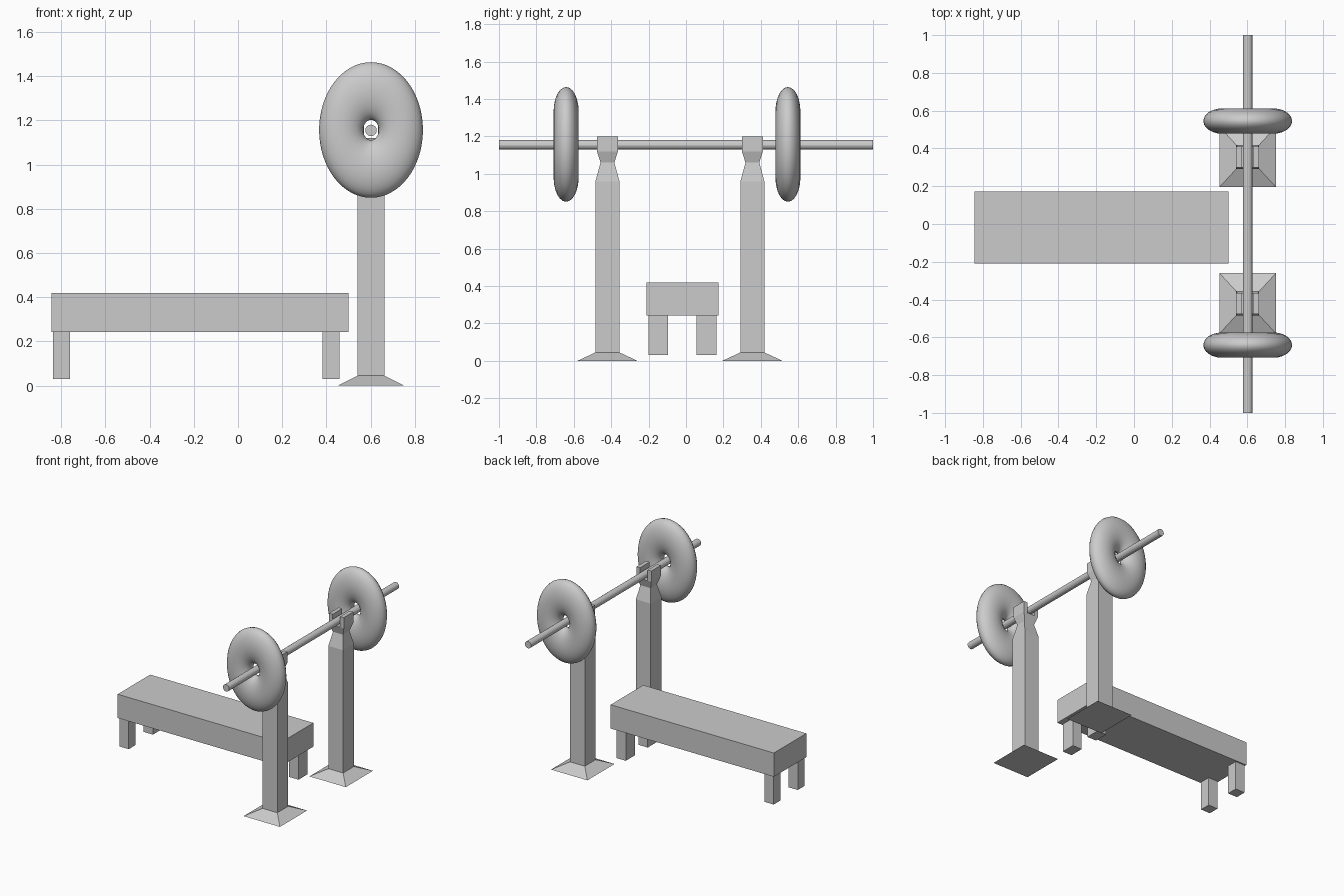
import bpy, bmesh, math

if "Cube" in bpy.data.objects:
    bpy.data.objects.remove(bpy.data.objects["Cube"])


def finish(name, bm):
    bmesh.ops.recalc_face_normals(bm, faces=bm.faces)
    me = bpy.data.meshes.new(name)
    bm.to_mesh(me)
    bm.free()
    ob = bpy.data.objects.new(name, me)
    bpy.context.collection.objects.link(ob)
    return ob


def stack(bm, cx, cy, sections):
    """Loft rectangles given as (z, half x, half y)."""
    rings = [[bm.verts.new((cx + sx * hx, cy + sy * hy, z))
              for sx, sy in ((-1, -1), (1, -1), (1, 1), (-1, 1))]
             for z, hx, hy in sections]
    for a, b in zip(rings, rings[1:]):
        for i in range(4):
            j = (i + 1) % 4
            bm.faces.new((a[i], a[j], b[j], b[i]))
    bm.faces.new(rings[0][::-1])
    bm.faces.new(rings[-1])


def box(name, x0, x1, y0, y1, z0, z1):
    bm = bmesh.new()
    hx, hy = (x1 - x0) / 2, (y1 - y0) / 2
    stack(bm, (x0 + x1) / 2, (y0 + y1) / 2, [(z0, hx, hy), (z1, hx, hy)])
    return finish(name, bm)


BAR_X, BAR_Z = 0.602, 1.155
BENCH_Y = -0.019

# Bench pad and its four legs (the pair under the rack end is wider)
box("bench_seat", -0.845, 0.5, -0.21, 0.173, 0.243, 0.42)
for end, x0, x1, width in (("foot", -0.837, -0.76, 0.08), ("rack", 0.382, 0.459, 0.106)):
    for side, s in (("front", -1), ("back", 1)):
        ya, yb = sorted((BENCH_Y + s * 0.182, BENCH_Y + s * (0.182 - width)))
        box(f"{end}_leg_{side}", x0, x1, ya, yb, 0.03, 0.243)

# Uprights: sloped base, post, pinched neck and forked cradle
for side, y in (("front", -0.42), ("back", 0.355)):
    bm = bmesh.new()
    stack(bm, BAR_X, y, [(0, 0.15, 0.16), (0.045, 0.061, 0.064), (0.96, 0.061, 0.064),
                         (1.06, 0.042, 0.037), (1.12, 0.061, 0.056)])
    for s in (-1, 1):
        stack(bm, BAR_X + s * 0.046, y, [(1.12, 0.015, 0.056), (1.2, 0.015, 0.056)])
    finish(f"upright_{side}", bm)

# Bar
bpy.ops.mesh.primitive_cylinder_add(vertices=16, radius=0.026, depth=2,
                                    location=(BAR_X, 0, BAR_Z),
                                    rotation=(math.pi / 2, 0, 0))
bpy.context.object.name = "bar"

# Weight plates: flattened, slightly tall rings
for side, y in (("front", -0.641), ("back", 0.545)):
    bpy.ops.mesh.primitive_torus_add(major_segments=64, minor_segments=24,
                                     major_radius=0.135, minor_radius=0.1,
                                     location=(BAR_X, y, BAR_Z + 0.002),
                                     rotation=(math.pi / 2, 0, 0))
    plate = bpy.context.object
    plate.name = f"weight_plate_{side}"
    plate.scale = (1, 1.305, 0.67)
    bpy.ops.object.shade_smooth()
